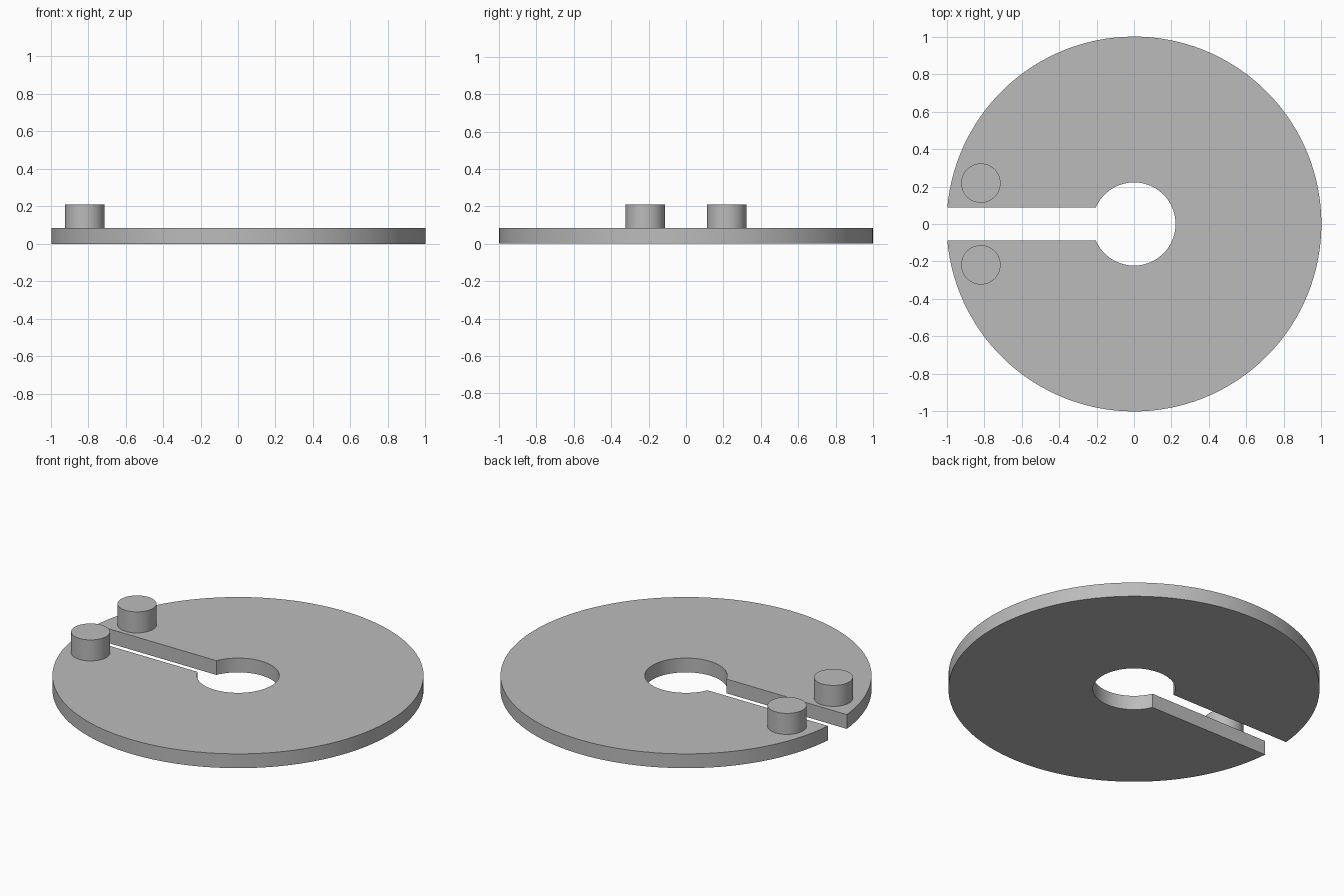
import bpy, bmesh, math

if "Cube" in bpy.data.objects:
    bpy.data.objects.remove(bpy.data.objects["Cube"])

R, HOLE, SLOT, THICK = 1.0, 0.222, 0.088, 0.085
PEG_R, PEG_TOP, PEG_X, PEG_Y = 0.105, 0.21, -0.817, 0.218

grey = bpy.data.materials.new("plain grey")
grey.diffuse_color = (0.5, 0.5, 0.5, 1)
grey.use_nodes = True
grey.node_tree.nodes["Principled BSDF"].inputs["Base Color"].default_value = grey.diffuse_color


def arc(r, steps):
    """Points round the disc from the lower slot edge to the upper one."""
    a = math.pi - math.asin(SLOT / r)
    return [(r * math.cos(-a + 2 * a * i / steps),
             r * math.sin(-a + 2 * a * i / steps)) for i in range(steps + 1)]


def extrude_outline(name, points, z0, z1):
    """Solid prism from a closed outline, with smooth curved walls."""
    bm = bmesh.new()
    face = bm.faces.new([bm.verts.new((x, y, z0)) for x, y in points])
    top = bmesh.ops.extrude_face_region(bm, geom=[face], use_keep_orig=True)["geom"]
    bmesh.ops.translate(bm, vec=(0, 0, z1 - z0),
                        verts=[v for v in top if isinstance(v, bmesh.types.BMVert)])
    bmesh.ops.recalc_face_normals(bm, faces=bm.faces)
    mesh = bpy.data.meshes.new(name)
    bm.to_mesh(mesh)
    bm.free()
    mesh.materials.append(grey)
    obj = bpy.data.objects.new(name, mesh)
    bpy.context.collection.objects.link(obj)
    bpy.ops.object.select_all(action='DESELECT')
    obj.select_set(True)
    bpy.context.view_layer.objects.active = obj
    bpy.ops.object.shade_smooth_by_angle(angle=math.radians(30))


# Slotted disc: outer rim, then back round the centre hole
extrude_outline("slotted_disc", arc(R, 128) + arc(HOLE, 64)[::-1], 0, THICK)

# Two pegs beside the slot
for name, side in (("front_peg", -1), ("back_peg", 1)):
    circle = [(PEG_X + PEG_R * math.cos(math.tau * i / 48),
               side * PEG_Y + PEG_R * math.sin(math.tau * i / 48)) for i in range(48)]
    extrude_outline(name, circle, THICK, PEG_TOP)
